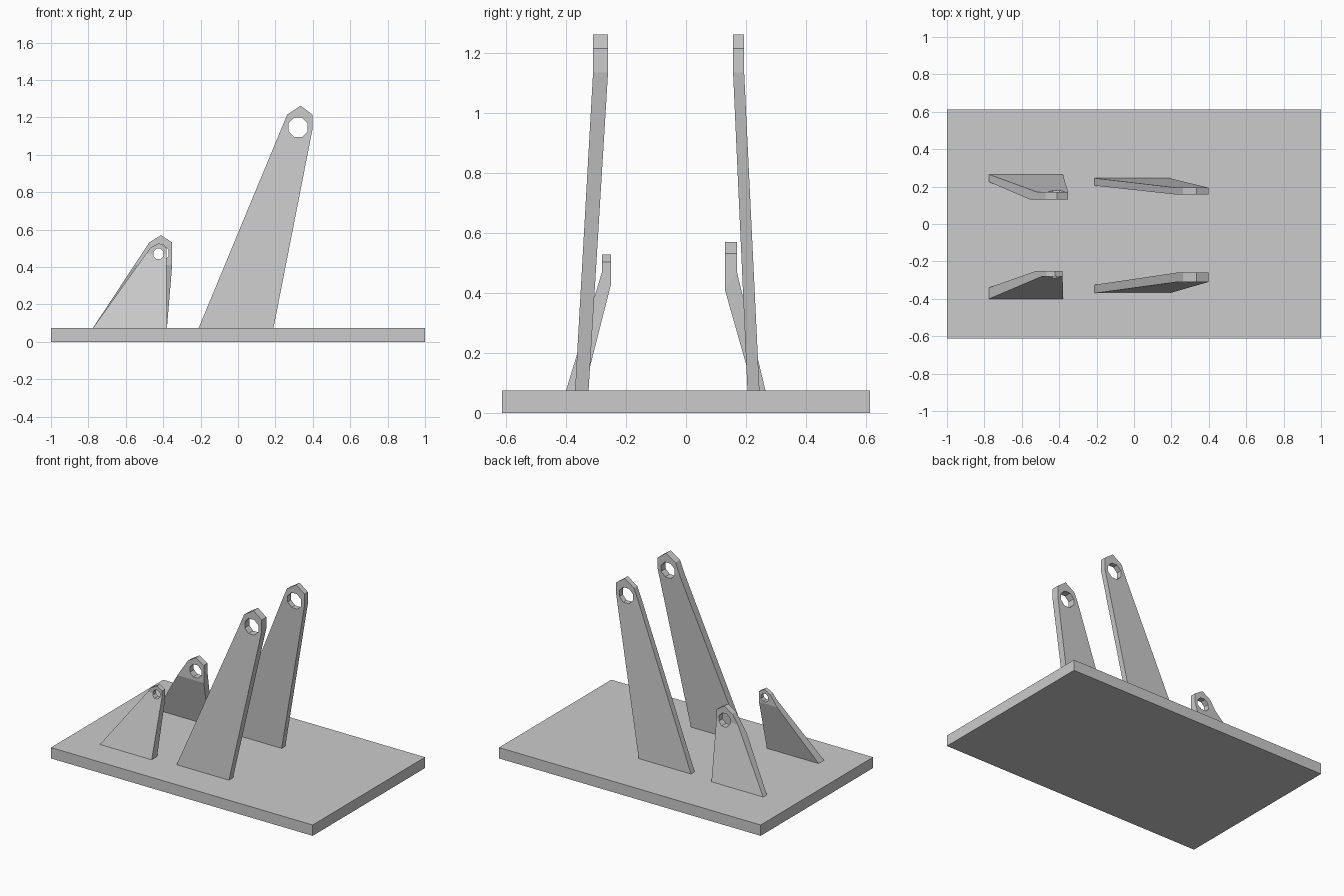
import bpy, bmesh, math

if "Cube" in bpy.data.objects:
    bpy.data.objects.remove(bpy.data.objects["Cube"])


def mesh_object(name, bm):
    bmesh.ops.recalc_face_normals(bm, faces=bm.faces[:])
    me = bpy.data.meshes.new(name)
    bm.to_mesh(me)
    bm.free()
    ob = bpy.data.objects.new(name, me)
    bpy.context.collection.objects.link(ob)
    return ob


def lug(name, base, shoulder, apex, base_y, head_y, bends, hole, radius):
    """Leaning plate with an upright pointed head; each side has (base y, head y, bend z)."""
    z0 = 0.075
    bm = bmesh.new()
    sides = []
    for yb, yh, zb in zip(base_y, head_y, bends):
        t = (zb - z0) / (shoulder[2] - z0)
        left_bend = base[0] + t * (shoulder[0] - base[0])
        pts = [(base[0], yb, z0), (base[1], yb, z0),
               (shoulder[1], yh, zb), (shoulder[1], yh, shoulder[2]),
               (apex[0], yh, apex[1]),
               (shoulder[0], yh, shoulder[2]), (left_bend, yh, zb)]
        v = [bm.verts.new(p) for p in pts]
        bm.faces.new((v[0], v[1], v[2], v[6]))
        bm.faces.new(v[2:])
        sides.append(v)
    a, b = sides
    for i in range(7):
        j = (i + 1) % 7
        bm.faces.new((a[i], a[j], b[j], b[i]))
    ob = mesh_object(name, bm)

    # Octagonal pin hole
    bpy.ops.mesh.primitive_cylinder_add(
        vertices=8, radius=radius, depth=0.4,
        location=(hole[0], sum(head_y) / 2, hole[1]),
        rotation=(math.pi / 2, math.pi / 8, 0))
    cutter = bpy.context.object
    cutter.hide_render = True
    mod = ob.modifiers.new("pin_hole", 'BOOLEAN')
    mod.operation = 'DIFFERENCE'
    mod.solver = 'EXACT'
    mod.object = cutter
    bpy.context.view_layer.objects.active = ob
    bpy.ops.object.modifier_apply(modifier=mod.name)
    bpy.data.objects.remove(cutter)
    return ob


# Base plate
bm = bmesh.new()
bmesh.ops.create_cube(bm, size=1)
for v in bm.verts:
    v.co = (v.co.x * 2, v.co.y * 1.226, (v.co.z + 0.5) * 0.075)
mesh_object("base_plate", bm)

# Tall raked arms
for name, base_y, head_y in (
        ("front_tall_arm", (-0.37, -0.325), (-0.31, -0.26)),
        ("back_tall_arm", (0.205, 0.245), (0.157, 0.194))):
    lug(name, (-0.21, 0.19), (0.263, 0.398, 1.215), (0.335, 1.262),
        base_y, head_y, (1.135, 1.135), (0.321, 1.147), 0.056)

# Short triangular brackets
lug("front_short_bracket", (-0.775, -0.38), (-0.468, -0.383, 0.504), (-0.422, 0.528),
    (-0.40, -0.34), (-0.28, -0.25), (0.47, 0.43), (-0.425, 0.47), 0.03)
lug("back_short_bracket", (-0.775, -0.38), (-0.474, -0.352, 0.532), (-0.412, 0.57),
    (0.225, 0.265), (0.13, 0.17), (0.41, 0.47), (-0.415, 0.475), 0.047)
